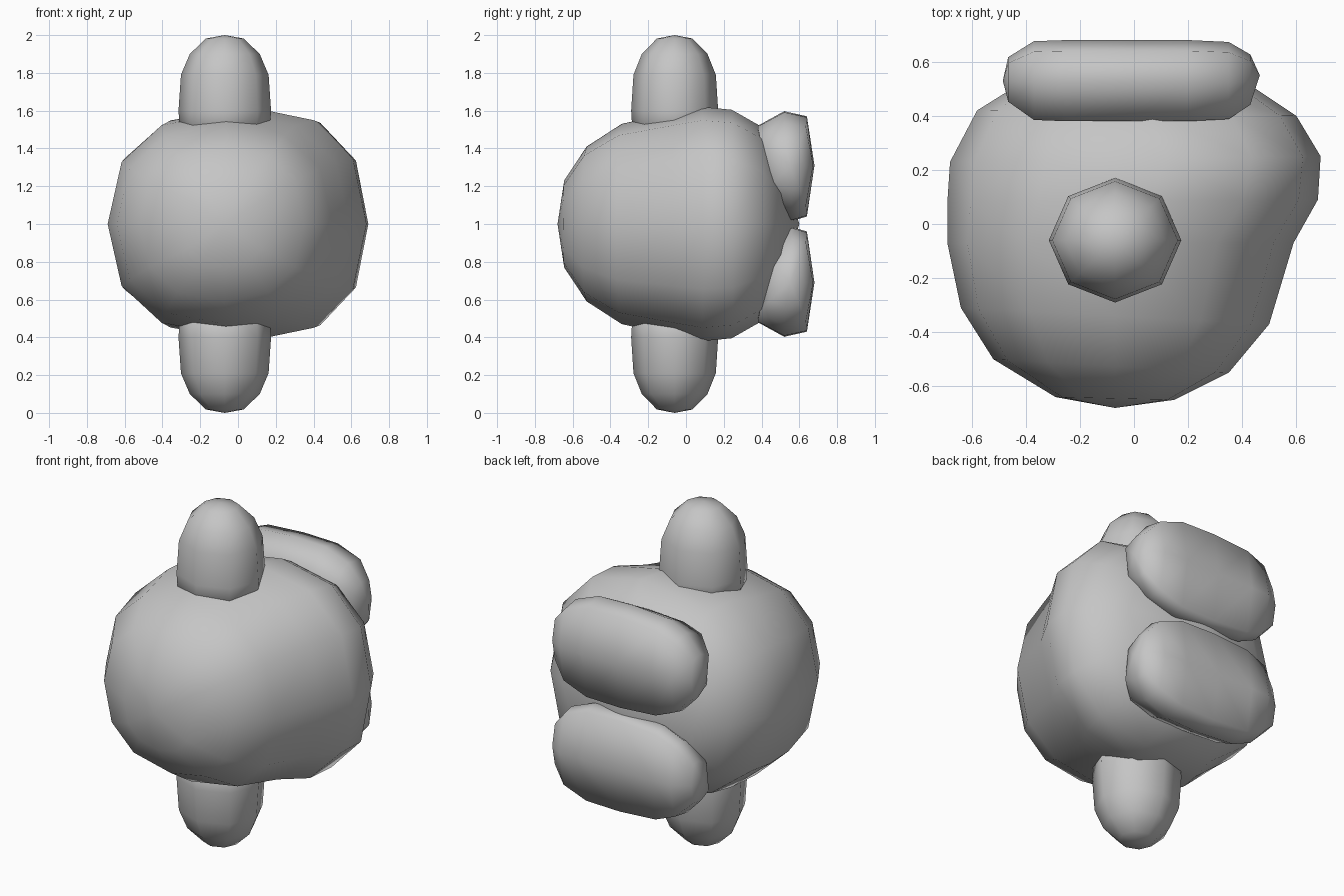
import bpy, bmesh, math

if "Cube" in bpy.data.objects:
    bpy.data.objects.remove(bpy.data.objects["Cube"])

grey = bpy.data.materials.new("plain grey")
grey.diffuse_color = (0.56, 0.56, 0.56, 1)
grey.use_nodes = True
grey.node_tree.nodes["Principled BSDF"].inputs["Base Color"].default_value = grey.diffuse_color


def loft(name, rings, start, end):
    """Skin a stack of closed rings and close both ends to a point."""
    bm = bmesh.new()
    rows = [[bm.verts.new(p) for p in r] for r in rings]
    n = len(rows[0])
    for a, b in zip(rows, rows[1:]):
        for i in range(n):
            j = (i + 1) % n
            bm.faces.new((a[i], a[j], b[j], b[i]))
    for row, tip in ((rows[0], start), (rows[-1], end)):
        v = bm.verts.new(tip)
        for i in range(n):
            bm.faces.new((row[i], row[(i + 1) % n], v))
    bmesh.ops.recalc_face_normals(bm, faces=bm.faces)
    for f in bm.faces:
        f.smooth = True
    me = bpy.data.meshes.new(name)
    bm.to_mesh(me)
    bm.free()
    me.materials.append(grey)
    ob = bpy.data.objects.new(name, me)
    bpy.context.collection.objects.link(ob)
    return ob


def soft(v):
    """Slightly squared circle coordinate."""
    return math.copysign(abs(v) ** .85, v) if abs(v) > 1e-6 else 0


# Round body: 12-sided rings from front to back
# (left y, left x, right y, right x, crown x, half height)
body_rows = [
    (-.64, -.29, -.65, .15, -.07, .23),
    (-.50, -.52, -.55, .35, -.07, .41),
    (-.31, -.64, -.37, .50, -.07, .53),
    (-.07, -.69, -.07, .59, -.05, .59),
    (.08, -.69, .09, .68, .06, .62),
    (.23, -.68, .25, .69, .12, .605),
    (.42, -.58, .40, .60, .06, .51),
    (.52, -.42, .50, .45, .02, .29),
]
rings = []
for yl, xl, yr, xr, c, h in body_rows:
    ring = []
    for k in range(12):
        t = math.tau * k / 12
        ct = soft(math.cos(t))
        x = c + ct * ((xr - c) if ct > 0 else (c - xl))
        y = yl + (yr - yl) * (x - xl) / (xr - xl)
        ring.append((x, y, 1 + h * soft(math.sin(t))))
    rings.append(ring)
loft("body", rings, (-.07, -.68, 1), (0, .60, 1))

# Domed pegs and rounded back pads, mirrored above and below mid height
peg_profile = [(.235, .45), (.245, .60), (.232, .79), (.185, .90), (.10, .982)]
pad_section = [(.38, .52), (.52, .597), (.64, .57), (.68, .31),
               (.64, .04), (.56, .015), (.42, .12)]
# (x, depth scale, height scale)
pad_steps = [(-.465, .55, .42), (-.37, .97, .76), (-.25, 1, .94), (-.02, 1, 1),
             (.20, 1, .98), (.35, .95, .78), (.43, .62, .45)]

for side, s in (("upper", 1), ("lower", -1)):
    rings = [[(-.07 + r * math.cos(math.tau * k / 8),
               -.06 + .94 * r * math.sin(math.tau * k / 8), 1 + s * z)
              for k in range(8)] for r, z in peg_profile]
    loft(side + "_peg", rings, (-.07, -.06, 1 + s * .45), (-.07, -.06, 1 + s))

    rings = [[(x, .54 + (y - .54) * fy, 1 + s * (.31 + (z - .31) * fz))
              for y, z in pad_section] for x, fy, fz in pad_steps]
    loft(side + "_pad", rings, (-.485, .53, 1 + s * .31), (.465, .55, 1 + s * .31))
